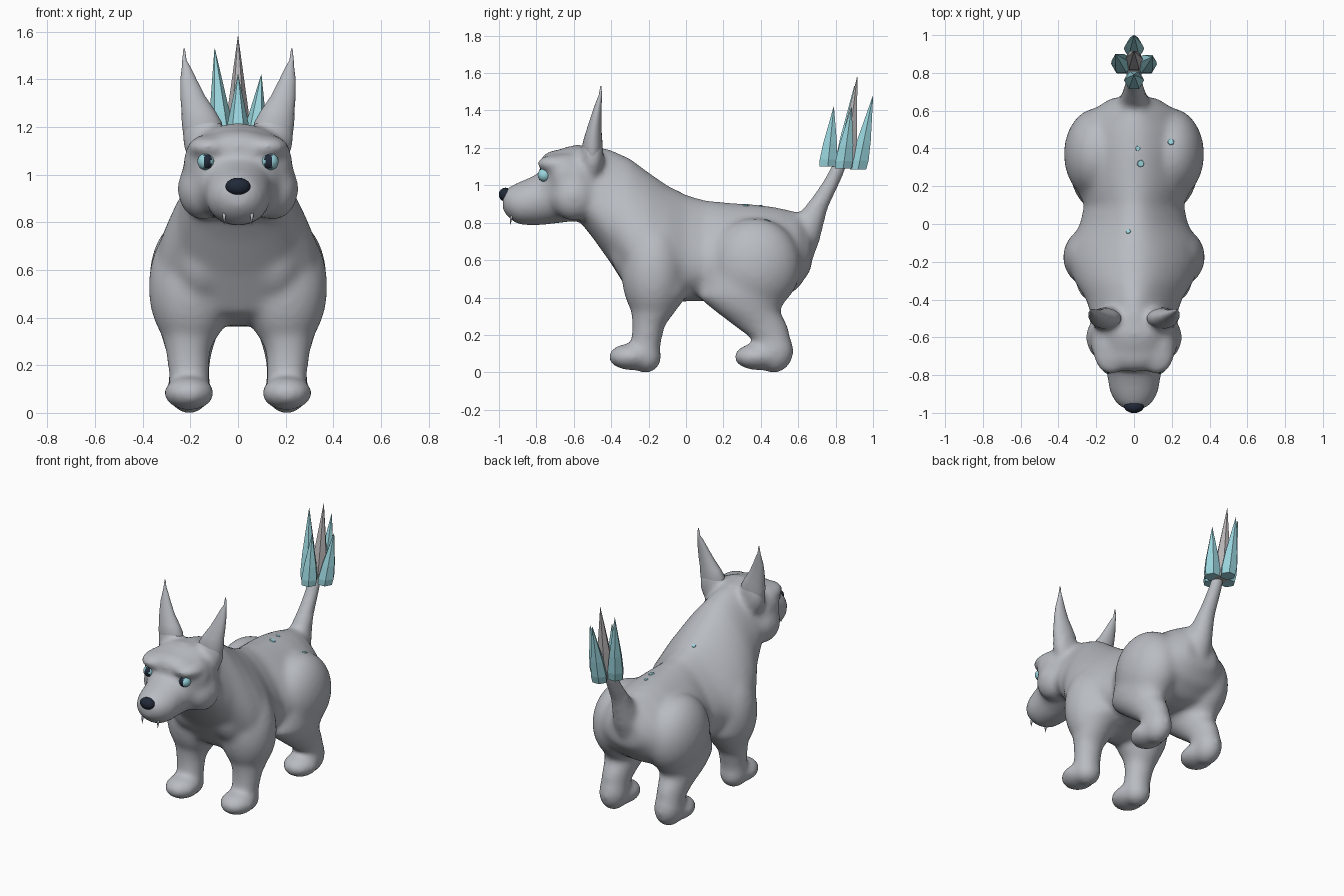
import bpy
import bmesh
from math import sin, cos, pi
from mathutils import Vector, Matrix

default_cube = bpy.data.objects.get("Cube")
if default_cube:
    bpy.data.objects.remove(default_cube, do_unlink=True)


def make_material(name, colour, roughness=0.7):
    material = bpy.data.materials.new(name)
    material.use_nodes = True
    material.diffuse_color = (*colour, 1)
    shader = next(n for n in material.node_tree.nodes if n.type == 'BSDF_PRINCIPLED')
    shader.inputs["Base Color"].default_value = (*colour, 1)
    shader.inputs["Roughness"].default_value = roughness
    return material


fur = make_material("grey fur", (0.48, 0.5, 0.535))
crystal = make_material("pale cyan crystal", (0.32, 0.66, 0.72))
stone = make_material("warm grey crystal", (0.48, 0.46, 0.47))
dark = make_material("dark navy", (0.015, 0.022, 0.04))


def finish(bm, name, materials, smooth=True):
    """Turn a bmesh into a named object."""
    bmesh.ops.recalc_face_normals(bm, faces=bm.faces)
    mesh = bpy.data.meshes.new(name)
    bm.to_mesh(mesh)
    bm.free()
    for material in materials:
        mesh.materials.append(material)
    for polygon in mesh.polygons:
        polygon.use_smooth = smooth
    obj = bpy.data.objects.new(name, mesh)
    bpy.context.collection.objects.link(obj)
    return obj


def skin_rings(bm, rings):
    """Bridge point rings into a closed shell."""
    loops = [[bm.verts.new(p) for p in ring] for ring in rings]
    count = len(loops[0])
    for a, b in zip(loops, loops[1:]):
        for i in range(count):
            j = (i + 1) % count
            bm.faces.new((a[i], a[j], b[j], b[i]))
    bm.faces.new(loops[0])
    bm.faces.new(loops[-1])


def loft_lengthwise(bm, sections, egg=0.0, sides=32):
    """Sections are (y, top, bottom, half width); egg widens the lower half."""
    angles = [2 * pi * i / sides for i in range(sides)]
    skin_rings(bm, [[(w * cos(t) * (1 - egg * sin(t)), y,
                      (top + low) / 2 + (top - low) / 2 * sin(t)) for t in angles]
                    for y, top, low, w in sections])


def loft_upright(bm, sections, side=1, sides=24):
    """Sections are (x, y, z, x radius, y radius)."""
    angles = [2 * pi * i / sides for i in range(sides)]
    skin_rings(bm, [[(side * (x + rx * cos(t)), y + ry * sin(t), z) for t in angles]
                    for x, y, z, rx, ry in sections])


def ellipsoid(bm, centre, radii, side=1):
    x, y, z = centre
    matrix = Matrix.Translation((side * x, y, z)) @ Matrix.Diagonal((*radii, 1))
    bmesh.ops.create_uvsphere(bm, u_segments=24, v_segments=16, radius=1, matrix=matrix)


# Torso, neck and head as overlapping shells
body = bmesh.new()
loft_lengthwise(body, [
    (-.58, 1.205, .82, .18), (-.5, 1.215, .72, .21), (-.4, 1.19, .58, .24),
    (-.3, 1.145, .42, .3), (-.2, 1.07, .365, .33), (-.1, 1.0, .365, .32),
    (0, .95, .38, .27), (.1, .92, .38, .25), (.2, .91, .37, .29),
    (.4, .895, .36, .32), (.5, .88, .38, .295), (.6, .855, .45, .215),
    (.67, .78, .55, .11)], egg=0.38)
loft_lengthwise(body, [
    (-.5, 1.205, .8, .2), (-.58, 1.22, .81, .235), (-.66, 1.2, .8, .22),
    (-.74, 1.14, .79, .165), (-.78, 1.07, .785, .145), (-.85, 1.035, .785, .137),
    (-.9, 1.015, .79, .125), (-.95, .99, .825, .095), (-.98, .96, .865, .055)])
ellipsoid(body, (0, -.68, 1.115), (.15, .105, .075))

# Tail stalk
loft_upright(body, [
    (0, .6, .58, .07, .07), (0, .63, .7, .085, .085), (0, .655, .8, .075, .085),
    (0, .695, .88, .06, .066), (0, .745, .96, .051, .055),
    (0, .79, 1.04, .045, .047), (0, .83, 1.13, .042, .042)])

# Mirrored cheeks, temples, brows, shoulders, thighs, legs, feet and ear roots
for side in (-1, 1):
    ellipsoid(body, (.15, -.6, .94), (.105, .125, .13), side)
    ellipsoid(body, (.14, -.645, 1.05), (.09, .09, .12), side)
    ellipsoid(body, (.12, -.69, 1.115), (.095, .11, .05), side)
    ellipsoid(body, (.095, -.685, 1.04), (.085, .085, .08), side)
    ellipsoid(body, (.15, -.25, .67), (.14, .16, .21), side)
    ellipsoid(body, (.2, -.175, .53), (.177, .17, .28), side)
    ellipsoid(body, (.195, .37, .57), (.177, .245, .255), side)
    loft_upright(body, [
        (.205, -.22, .03, .07, .06), (.205, -.22, .08, .09, .075),
        (.205, -.215, .15, .085, .08), (.21, -.2, .25, .092, .088),
        (.205, -.17, .34, .12, .125), (.19, -.15, .42, .155, .165),
        (.18, -.15, .5, .17, .17)], side)
    loft_upright(body, [
        (.205, .46, .12, .085, .1), (.205, .455, .18, .085, .105),
        (.205, .4, .25, .095, .145), (.205, .325, .33, .12, .175),
        (.195, .305, .4, .145, .24), (.19, .35, .52, .16, .25)], side)
    ellipsoid(body, (.205, -.295, .083), (.107, .122, .072), side)
    ellipsoid(body, (.205, -.215, .083), (.087, .085, .088), side)
    ellipsoid(body, (.205, .38, .083), (.107, .124, .072), side)
    ellipsoid(body, (.205, .47, .115), (.09, .107, .12), side)
    ellipsoid(body, (.15, -.5, 1.16), (.087, .062, .13), side)

body_object = finish(body, "body", [fur])
remesh = body_object.modifiers.new("fuse shells", 'REMESH')
remesh.mode = 'VOXEL'
remesh.voxel_size = 0.014
remesh.use_smooth_shade = True
soften = body_object.modifiers.new("soften joins", 'SMOOTH')
soften.factor = 0.5
soften.iterations = 26

for side, label in ((1, "left"), (-1, "right")):
    # Tall ear with a fine tip
    ear = bmesh.new()
    loft_upright(ear, [
        (.14, -.5, 1.06, .05, .03), (.148, -.5, 1.15, .08, .05),
        (.152, -.5, 1.22, .084, .054), (.167, -.495, 1.27, .07, .045),
        (.19, -.487, 1.33, .052, .034), (.208, -.475, 1.4, .034, .023),
        (.217, -.465, 1.45, .019, .015), (.225, -.458, 1.48, .009, .009),
        (.226, -.455, 1.53, .003, .003)], side)
    finish(ear, label + "_ear", [fur])

    # Eye with a dark upright pupil towards the muzzle
    eye = bmesh.new()
    centre = Vector((side * .134, -.757, 1.055))
    ellipsoid(eye, centre, (.036, .036, .036))
    gaze = Vector((side * -.2, -1, 0)).normalized()
    across = Vector((-gaze.y, gaze.x, 0))
    for face in eye.faces:
        offset = (face.calc_center_median() - centre) / .036
        if offset.dot(gaze) > 0 and abs(offset.dot(across)) < .42 and abs(offset.z) < .85:
            face.material_index = 1
    finish(eye, label + "_eye", [crystal, dark])

    # Small fang below the lip
    fang = bmesh.new()
    loft_upright(fang, [(.058, -.94, .79, .001, .001), (.058, -.935, .825, .007, .007),
                        (.058, -.92, .865, .01, .01)], side, sides=8)
    finish(fang, label + "_fang", [fur])

# Nose
nose = bmesh.new()
ellipsoid(nose, (0, -.965, .95), (.052, .036, .037))
finish(nose, "nose", [dark])

# Faceted crystal cluster on the tail: base, tip, material
spikes = {
    "centre": ((0, .855, 1.09), (0, .915, 1.58), stone),
    "front": ((0, .758, 1.1), (0, .79, 1.42), crystal),
    "back": ((0, .92, 1.085), (0, 1, 1.48), crystal),
    "left": ((.063, .84, 1.09), (.098, .885, 1.42), crystal),
    "right": ((-.063, .84, 1.09), (-.098, .9, 1.53), crystal),
}
for label, (base, tip, material) in spikes.items():
    spike = bmesh.new()
    base, tip = Vector(base), Vector(tip)
    rings = []
    for along, radius in ((0, .05), (.12, .054), (.38, .043), (1, .001)):
        rings.append((*base.lerp(tip, along), radius, radius))
    loft_upright(spike, rings, sides=6)
    finish(spike, label + "_tail_crystal", [material], smooth=False)

# Tiny flat crystal flecks resting on the back
bpy.context.view_layer.update()
surface = body_object.evaluated_get(bpy.context.evaluated_depsgraph_get())
flecks = bmesh.new()
for x, y, size in ((.02, .4, .015), (.035, .32, .022), (.195, .435, .02), (-.03, -.04, .015)):
    hit, point, normal, index = surface.ray_cast(Vector((x, y, 2)), Vector((0, 0, -1)))
    if hit:
        turn = normal.to_track_quat('Z', 'Y').to_matrix().to_4x4()
        bmesh.ops.create_cone(flecks, cap_ends=True, segments=6, radius1=size,
                              radius2=size * .8, depth=.006,
                              matrix=Matrix.Translation(point) @ turn)
finish(flecks, "back_flecks", [crystal], smooth=False)
